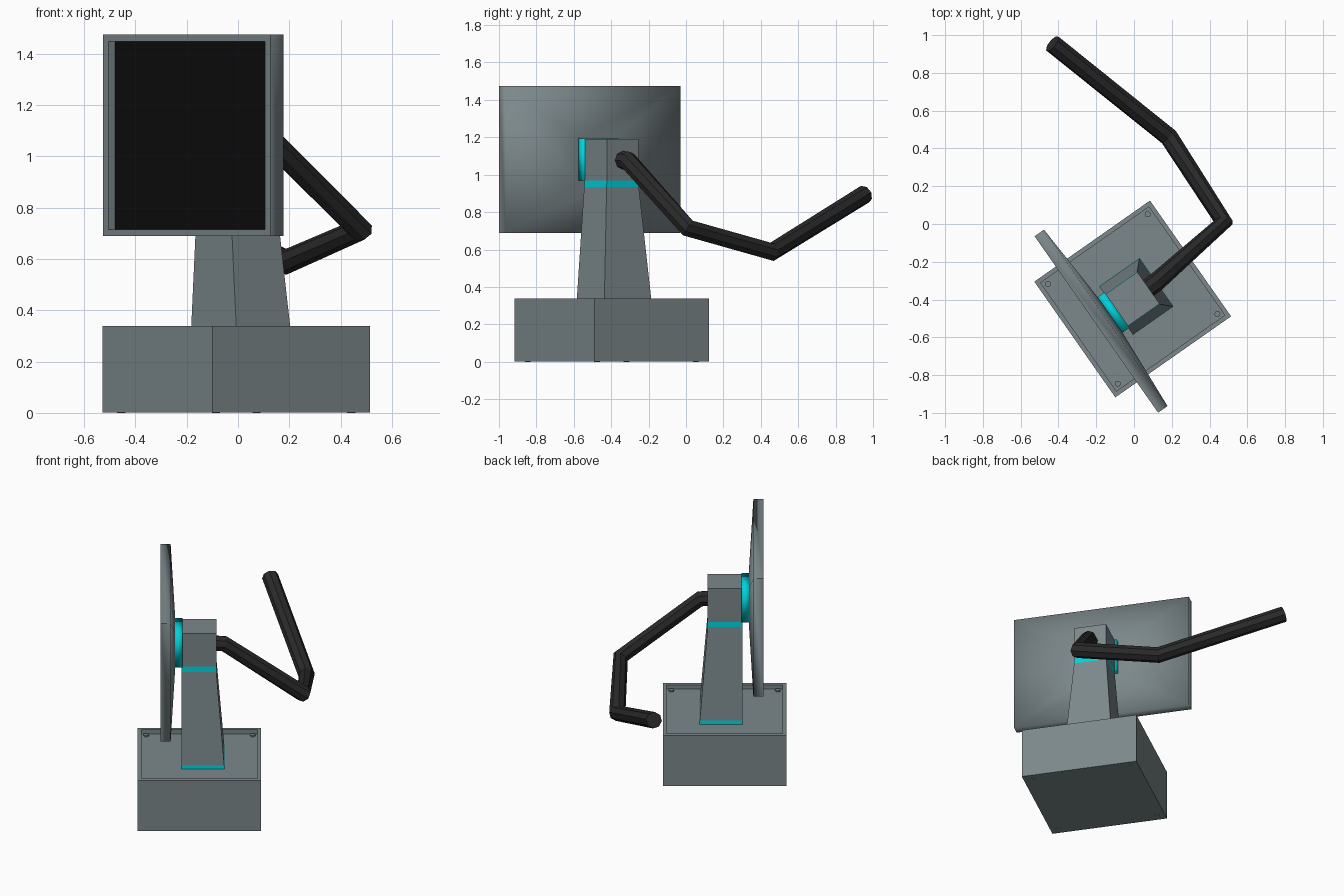
import bpy, bmesh, math
from mathutils import Matrix

if "Cube" in bpy.data.objects:
    bpy.data.objects.remove(bpy.data.objects["Cube"])

# Body parts are built in a local frame (screen faces local -y), then turned
FRAME = Matrix.Translation((-0.007, -0.397, 0)) @ Matrix.Rotation(math.radians(-55), 4, 'Z')


def material(name, rgb):
    m = bpy.data.materials.new(name)
    m.diffuse_color = (*rgb, 1)
    m.use_nodes = True
    m.node_tree.nodes["Principled BSDF"].inputs["Base Color"].default_value = m.diffuse_color
    return m


GREY = material("slate_grey", (0.20, 0.245, 0.26))
CYAN = material("cyan", (0.0, 0.64, 0.70))
DARK = material("cable_black", (0.023, 0.023, 0.023))
BLACK = material("display_black", (0.004, 0.004, 0.004))


def finish(name, bm, *mats):
    bmesh.ops.recalc_face_normals(bm, faces=bm.faces)
    me = bpy.data.meshes.new(name)
    bm.to_mesh(me)
    bm.free()
    for m in mats:
        me.materials.append(m)
    ob = bpy.data.objects.new(name, me)
    ob.matrix_world = FRAME
    bpy.context.collection.objects.link(ob)
    return ob


def rect(x0, x1, y0, y1, z):
    return [(x0, y0, z), (x1, y0, z), (x1, y1, z), (x0, y1, z)]


def loft(rings):
    """Skin a stack of four-point rings and cap both ends; returns bm and end cap."""
    bm = bmesh.new()
    rows = [[bm.verts.new(p) for p in r] for r in rings]
    for a, b in zip(rows, rows[1:]):
        for i in range(4):
            j = (i + 1) % 4
            bm.faces.new((a[i], a[j], b[j], b[i]))
    bm.faces.new(rows[0])
    return bm, bm.faces.new(rows[-1])


# Base box with a recessed lid
H, L = 0.374, 0.350
bm, _ = loft([rect(-H, H, -H, H, 0.001), rect(-H, H, -H, H, 0.338),
              rect(-L, L, -L, L, 0.338), rect(-L, L, -L, L, 0.31)])
finish("base", bm, GREY)

# Corner screws running through the base
bm = bmesh.new()
for sx in (-1, 1):
    for sy in (-1, 1):
        bmesh.ops.create_cone(bm, cap_ends=True, segments=10, radius1=0.016, radius2=0.016,
                              depth=0.32, matrix=Matrix.Translation((sx * 0.322, sy * 0.322, 0.16)))
finish("base_screws", bm, GREY)

# Neck: foot trim, tapered post, collar trim, head block
FRONT = -0.107
stack = [("foot_trim", CYAN, 0.31, 0.335, 0.155, 0.153, 0.153, 0.15),
         ("neck_post", GREY, 0.335, 0.935, 0.153, 0.15, 0.105, 0.102),
         ("collar_trim", CYAN, 0.935, 0.97, 0.105, 0.102, 0.103, 0.102),
         ("head_block", GREY, 0.97, 1.192, 0.103, 0.102, 0.103, 0.102)]
for name, mat, z0, z1, w0, b0, w1, b1 in stack:
    bm, _ = loft([rect(-w0, w0, FRONT, b0, z0), rect(-w1, w1, FRONT, b1, z1)])
    finish(name, bm, mat)

# Hinge plate between head and screen
bm, _ = loft([rect(-0.115, 0.115, -0.15, -0.102, z) for z in (0.97, 1.194)])
hinge = finish("screen_hinge", bm, CYAN)
hinge.data.shade_smooth()


# Screen shell: tapered back, slab, front rim and recessed display
def upright(w, h, y):
    return [(x, y, z + 1.082) for x, _, z in
            ((-w, 0, -h), (w, 0, -h), (w, 0, h), (-w, 0, h))]


bm, display = loft([upright(0.115, 0.112, -0.146), upright(0.57, 0.393, -0.174),
                    upright(0.57, 0.393, -0.235), upright(0.532, 0.366, -0.235),
                    upright(0.532, 0.366, -0.205)])
display.material_index = 1
screen = finish("screen", bm, GREY, BLACK)
bpy.context.view_layer.objects.active = screen
screen.select_set(True)
bpy.ops.object.shade_smooth_by_angle(angle=math.radians(88))

# Bent cable arm from the back of the head
cu = bpy.data.curves.new("cable_arm", 'CURVE')
cu.dimensions = '3D'
cu.bevel_depth = 0.05
cu.bevel_resolution = 2
cu.use_fill_caps = True
path = [(0.04, -0.365, 1.08), (0.115, -0.31, 1.075), (0.475, 0.01, 0.715),
        (0.185, 0.46, 0.588), (-0.432, 0.955, 0.895)]
sp = cu.splines.new('POLY')
sp.points.add(len(path) - 1)
for p, co in zip(sp.points, path):
    p.co = (*co, 1)
sp.use_smooth = False
cu.materials.append(DARK)
arm = bpy.data.objects.new("cable_arm", cu)
bpy.context.collection.objects.link(arm)
